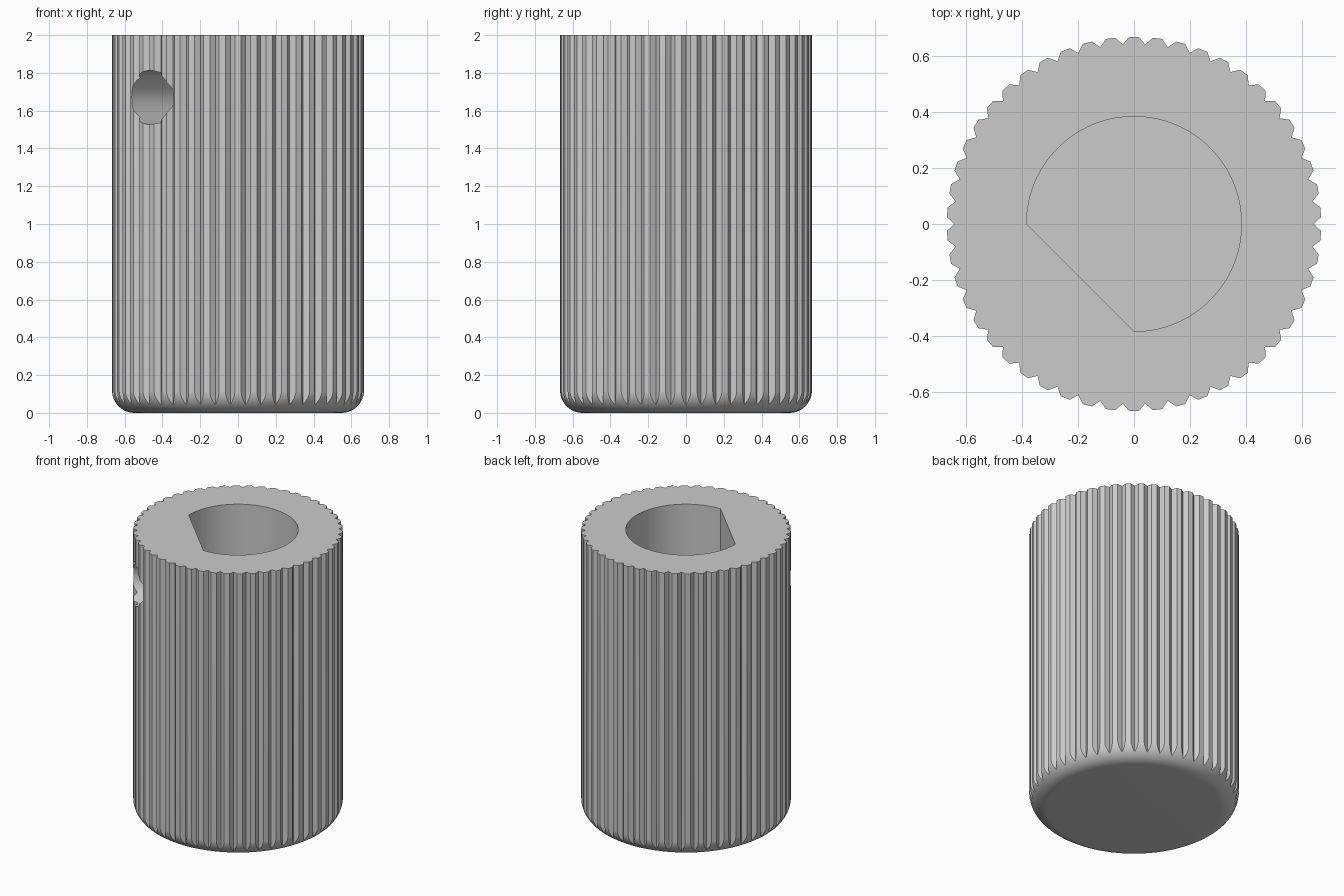
import bpy, bmesh, math
from mathutils import Matrix

if "Cube" in bpy.data.objects:
    bpy.data.objects.remove(bpy.data.objects["Cube"])

R, TEETH, FILLET, BORE = 0.667, 50, 0.12, 0.383
BORE_FLOOR = 0.3

grey = bpy.data.materials.new("plain grey")
grey.diffuse_color = (0.6, 0.6, 0.6, 1)
grey.use_nodes = True
grey.node_tree.nodes["Principled BSDF"].inputs["Base Color"].default_value = grey.diffuse_color


def make_object(name, bm):
    bmesh.ops.recalc_face_normals(bm, faces=bm.faces)
    mesh = bpy.data.meshes.new(name)
    bm.to_mesh(mesh)
    bm.free()
    mesh.materials.append(grey)
    ob = bpy.data.objects.new(name, mesh)
    bpy.context.collection.objects.link(ob)
    return ob


def prism(name, outline, z0, z1):
    bm = bmesh.new()
    face = bm.faces.new([bm.verts.new((x, y, z0)) for x, y in outline])
    top = bmesh.ops.extrude_face_region(bm, geom=[face])["geom"]
    verts = [v for v in top if isinstance(v, bmesh.types.BMVert)]
    bmesh.ops.translate(bm, verts=verts, vec=(0, 0, z1 - z0))
    return make_object(name, bm)


def polar(r, a):
    return r * math.cos(a), r * math.sin(a)


# Fluted body: V-shaped notches with flat lands between them
pitch = math.tau / TEETH
half = 0.025 / R
outline = []
for i in range(TEETH):
    a = i * pitch
    outline += [polar(R, a - half), polar(R - 0.026, a), polar(R, a + half)]
body = prism("fluted_knob", outline, 0, 2)

# Rounded blank that rounds off the lower rim
bm = bmesh.new()
rb = R + 0.0005
profile = [(0, 0)]
for k in range(13):
    t = math.pi / 2 * k / 12
    profile.append((rb - FILLET + FILLET * math.sin(t), FILLET * (1 - math.cos(t))))
profile += [(rb, 2.1), (0, 2.1)]
verts = [bm.verts.new((r, 0, z)) for r, z in profile]
edges = [bm.edges.new(p) for p in zip(verts, verts[1:])]
bmesh.ops.spin(bm, geom=verts + edges, axis=(0, 0, 1), cent=(0, 0, 0),
               angle=math.tau, steps=150, use_duplicate=False)
bmesh.ops.remove_doubles(bm, verts=bm.verts, dist=1e-5)
blank = make_object("rounded_blank", bm)

# D-shaped shaft bore, its flat facing the set screw
arc = [polar(BORE, -math.pi / 2 + 1.5 * math.pi * k / 72) for k in range(73)]
bore = prism("shaft_bore", arc, BORE_FLOOR, 2.2)

# Radial set screw hole through the wall behind the flat
bm = bmesh.new()
bmesh.ops.create_cone(bm, cap_ends=True, segments=48, radius1=0.145,
                      radius2=0.145, depth=0.8)
bm.transform(Matrix.Rotation(math.radians(225), 4, 'Z')
             @ Matrix.Translation((0.55, 0, 1.67))
             @ Matrix.Rotation(math.pi / 2, 4, 'Y'))
screw = make_object("set_screw_hole", bm)

bpy.context.view_layer.objects.active = body
body.select_set(True)
for cutter, op in ((blank, 'INTERSECT'), (bore, 'DIFFERENCE'), (screw, 'DIFFERENCE')):
    mod = body.modifiers.new(cutter.name, 'BOOLEAN')
    mod.object, mod.operation, mod.solver = cutter, op, 'EXACT'
    bpy.ops.object.modifier_apply(modifier=mod.name)
    bpy.data.objects.remove(cutter)

bpy.ops.object.shade_smooth_by_angle(angle=math.radians(25))
